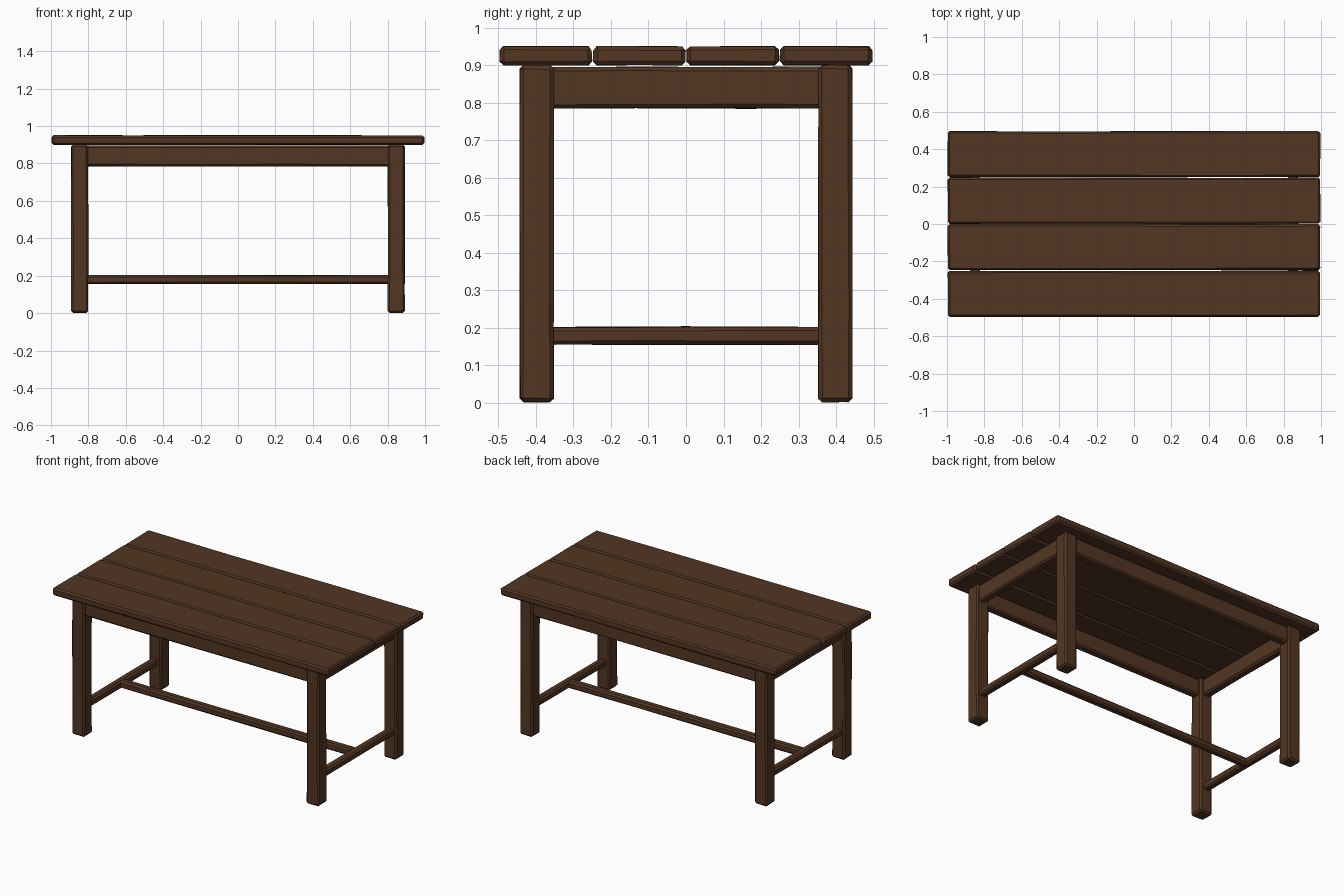
import bpy, bmesh, random
from mathutils import Vector

if "Cube" in bpy.data.objects:
    bpy.data.objects.remove(bpy.data.objects["Cube"])

random.seed(4)
wood = bpy.data.materials.new("dark_wood")
wood.diffuse_color = (0.085, 0.037, 0.016, 1)
wood.use_nodes = True
wood.node_tree.nodes["Principled BSDF"].inputs["Base Color"].default_value = wood.diffuse_color


def beam(name, lo, hi, bevel=0.01, wobble=0.0015):
    """Chamfered, slightly hand-worn timber between two corners."""
    lo, hi = Vector(lo), Vector(hi)
    size, mid = hi - lo, (lo + hi) / 2
    bm = bmesh.new()
    bmesh.ops.create_cube(bm, size=1)
    for v in bm.verts:
        v.co = Vector(c * s for c, s in zip(v.co, size))
    bmesh.ops.bevel(bm, geom=bm.edges[:], offset=bevel, segments=1,
                    profile=0.5, affect='EDGES')
    # cuts along the length so the edges can waver
    axis = max(range(3), key=lambda i: size[i])
    normal = Vector((0, 0, 0))
    normal[axis] = 1
    for t in (-0.2, 0.2):
        bmesh.ops.bisect_plane(bm, geom=bm.verts[:] + bm.edges[:] + bm.faces[:],
                               plane_co=normal * t * size[axis], plane_no=normal)
    for v in bm.verts:
        v.co += Vector(random.uniform(-wobble, wobble) for _ in range(3))
    bmesh.ops.recalc_face_normals(bm, faces=bm.faces[:])
    mesh = bpy.data.meshes.new(name)
    bm.to_mesh(mesh)
    bm.free()
    mesh.materials.append(wood)
    ob = bpy.data.objects.new(name, mesh)
    ob.location = mid
    bpy.context.collection.objects.link(ob)
    return ob


# Table top: four planks
for i in range(4):
    y = (i - 1.5) * 0.249
    beam(f"top_plank_{i + 1}", (-0.995, y - 0.1225, 0.9), (0.995, y + 0.1225, 0.95))

# Legs
for sx, side in ((-1, "left"), (1, "right")):
    for sy, end in ((-1, "front"), (1, "back")):
        x, y = sx * 0.846, sy * 0.398
        beam(f"{end}_{side}_leg", (x - 0.045, y - 0.045, 0.002),
             (x + 0.045, y + 0.045, 0.9))

# Side aprons and side stretchers
for sx, side in ((-1, "left"), (1, "right")):
    x = sx * 0.85
    beam(f"{side}_apron", (x - 0.027, -0.375, 0.785), (x + 0.027, 0.375, 0.895))
    beam(f"{side}_stretcher", (x - 0.024, -0.375, 0.155), (x + 0.024, 0.375, 0.202))

# Long aprons
for sy, end in ((-1, "front"), (1, "back")):
    y = sy * 0.4
    beam(f"{end}_apron", (-0.825, y - 0.027, 0.785), (0.825, y + 0.027, 0.895))

# Long stretcher joining the two side stretchers
beam("centre_stretcher", (-0.845, -0.025, 0.156), (0.845, 0.025, 0.203))
